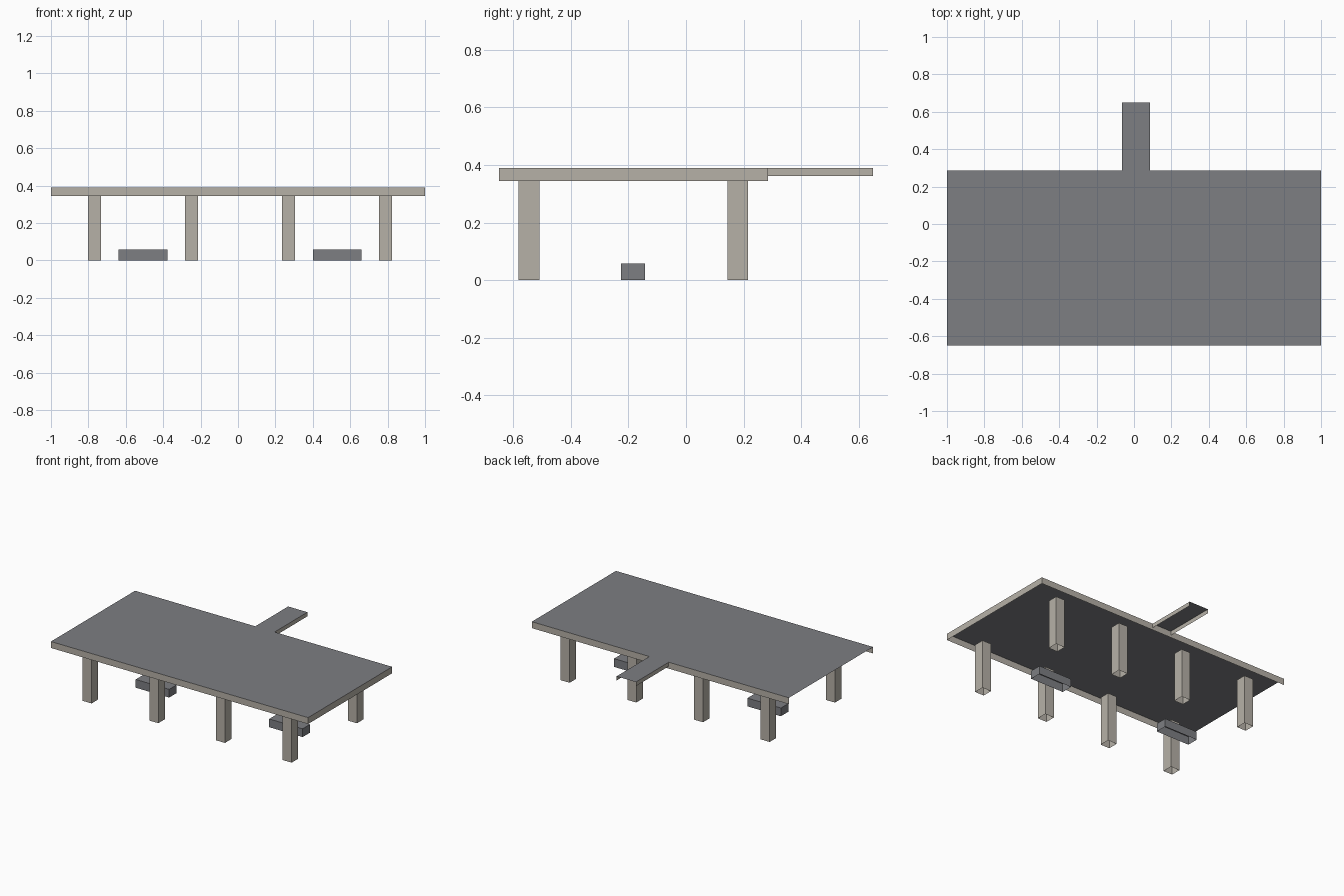
import bpy, bmesh

if "Cube" in bpy.data.objects:
    bpy.data.objects.remove(bpy.data.objects["Cube"])


def material(name, rgb):
    m = bpy.data.materials.new(name)
    m.diffuse_color = (*rgb, 1)
    m.use_nodes = True
    m.node_tree.nodes["Principled BSDF"].inputs["Base Color"].default_value = m.diffuse_color
    return m


CONCRETE = material("beige concrete", (0.47, 0.44, 0.39))
GREY = material("grey roofing", (0.205, 0.21, 0.225))


def shell(name, x, y, z, side, top, open_sides=()):
    """Box shell with an open underside; open_sides lists walls to leave out."""
    bm = bmesh.new()
    lo = [bm.verts.new((a, b, z[0])) for a, b in
          ((x[0], y[0]), (x[1], y[0]), (x[1], y[1]), (x[0], y[1]))]
    hi = [bm.verts.new((v.co.x, v.co.y, z[1])) for v in lo]
    bm.faces.new(hi).material_index = 1
    for i, wall in enumerate(("front", "right", "back", "left")):
        if wall not in open_sides:
            j = (i + 1) % 4
            bm.faces.new((lo[i], lo[j], hi[j], hi[i]))
    # Drop corners not used by any face
    bmesh.ops.delete(bm, geom=[v for v in bm.verts if not v.link_faces],
                     context='VERTS')
    mesh = bpy.data.meshes.new(name)
    bm.to_mesh(mesh)
    bm.free()
    mesh.materials.append(side)
    mesh.materials.append(top)
    obj = bpy.data.objects.new(name, mesh)
    bpy.context.collection.objects.link(obj)
    return obj


# Canopy roof: thin sheet with hanging fascia, open at the left end
shell("canopy_roof", (-1, 1), (-0.65, 0.285), (0.345, 0.39),
      CONCRETE, GREY, ("left",))

# Narrow covered walkway behind the canopy
shell("walkway_roof", (-0.065, 0.085), (0.285, 0.65), (0.361, 0.39),
      CONCRETE, GREY, ("front", "back"))

# Two rows of four square columns
for row, y in (("front", -0.545), ("back", 0.18)):
    for i in range(4):
        x = -0.767 + 0.5187 * i
        shell(f"{row}_column_{i + 1}", (x - 0.035, x + 0.035),
              (y - 0.036, y + 0.036), (0, 0.345), CONCRETE, CONCRETE)

# Low islands between the columns
for name, x in (("left_island", -0.508), ("right_island", 0.53)):
    shell(name, (x - 0.13, x + 0.13), (-0.225, -0.143), (0, 0.058), GREY, GREY)
